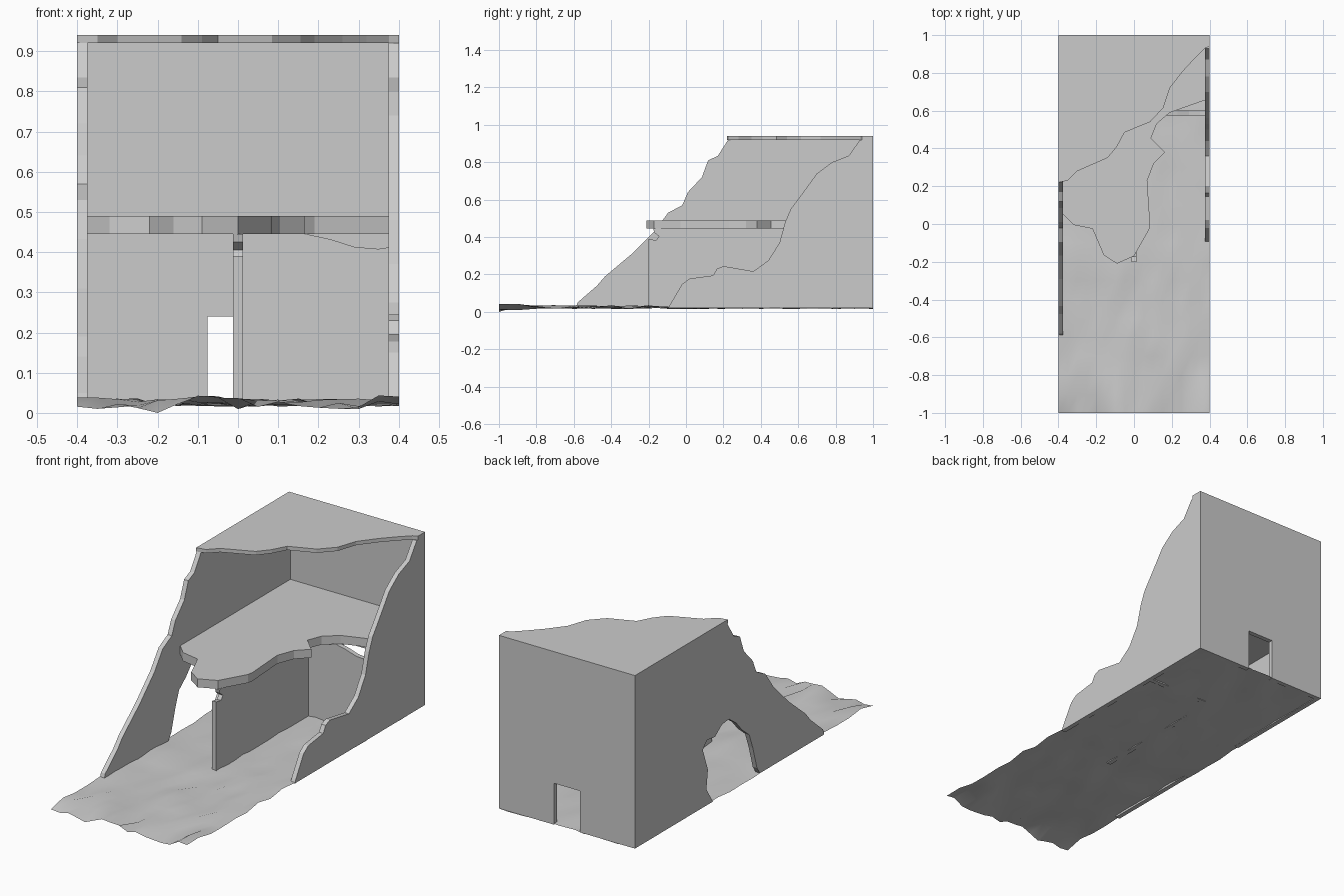
import bpy, bmesh, random

if "Cube" in bpy.data.objects:
    bpy.data.objects.remove(bpy.data.objects["Cube"])

random.seed(4)


def finish(name, bm):
    bmesh.ops.recalc_face_normals(bm, faces=bm.faces)
    mesh = bpy.data.meshes.new(name)
    bm.to_mesh(mesh)
    bm.free()
    obj = bpy.data.objects.new(name, mesh)
    bpy.context.collection.objects.link(obj)
    return obj


def prism(name, outline, axis, lo, hi):
    """Extrude a 2D outline along an axis between lo and hi."""
    place = {"x": lambda a, b, d: (d, a, b),
             "y": lambda a, b, d: (a, d, b),
             "z": lambda a, b, d: (a, b, d)}[axis]
    bm = bmesh.new()
    base = bm.faces.new([bm.verts.new(place(a, b, lo)) for a, b in outline])
    ext = bmesh.ops.extrude_face_region(bm, geom=[base], use_keep_orig=True)
    shift = place(0, 0, hi - lo)
    moved = [v for v in ext["geom"] if isinstance(v, bmesh.types.BMVert)]
    bmesh.ops.translate(bm, verts=moved, vec=shift)
    return finish(name, bm)


W, T = 0.4, 0.025           # half width, wall thickness
BASE, EAVE, TOP = 0.02, 0.92, 0.94

# Left wall: broken front slope plus a ragged breach open at the ground
left = [(-.59, BASE), (-.58, .05), (-.476, .14), (-.433, .19), (-.29, .31),
        (-.166, .433), (-.096, .53), (-.02, .57), (.01, .64), (.085, .72),
        (.118, .81), (.17, .834), (.225, EAVE), (1, EAVE), (1, BASE)]
breach = [(.345, BASE), (.40, .105), (.387, .205), (.43, .326), (.395, .366),
          (.328, .357), (.27, .40), (.21, .407), (.15, .363), (.10, .307),
          (.04, .258), (.01, .177), (-.025, .057), (-.05, BASE)]
prism("left_wall", left + breach, "x", -W, -W + T)

# Right wall: lower broken slope
right = [(-.095, BASE), (-.085, .04), (-.02, .15), (.02, .178), (.145, .195),
         (.165, .23), (.20, .245), (.36, .217), (.44, .275), (.50, .37),
         (.53, .48), (.56, .55), (.62, .63), (.70, .74), (.78, .80),
         (.87, .835), (.93, EAVE), (1, EAVE), (1, BASE)]
prism("right_wall", right, "x", W - T, W)

# Back wall with doorway
back = [(-W + T, BASE), (-W + T, EAVE), (W - T, EAVE), (W - T, BASE),
        (.076, BASE), (.076, .24), (-.076, .24), (-.076, BASE)]
prism("back_wall", back, "y", 1 - T, 1)

# Roof slab with broken front edge
roof = [(-.4, .22), (-.35, .23), (-.30, .28), (-.14, .35), (-.09, .41),
        (-.05, .485), (.085, .54), (.155, .615), (.19, .72), (.26, .81),
        (.32, .875), (.376, .93), (.4, .94), (.4, 1), (-.4, 1)]
prism("roof", roof, "z", EAVE, TOP)

# Upper floor slab with broken front edge
floor = [(-.375, .05), (-.32, -.005), (-.22, -.025), (-.16, -.165),
         (-.09, -.21), (0, -.17), (.08, -.03), (.085, 0), (.07, .23),
         (.105, .32), (.165, .38), (.09, .455), (.12, .53), (.19, .59),
         (.375, .655), (.375, .975), (-.375, .975)]
prism("upper_floor", floor, "z", .445, .49)

# Partition walls below the upper floor
partition = [(-.2, BASE), (-.2, .39), (-.16, .383), (-.145, .405),
             (-.17, .425), (-.175, .445), (.6, .445), (.6, BASE)]
prism("centre_partition", partition, "x", -.012, .012)
cross = [(.012, BASE), (.012, .445), (.17, .445), (.23, .432), (.29, .413),
         (.35, .408), (.375, .412), (.375, BASE)]
prism("cross_partition", cross, "y", .575, .6)

# Uneven ground sheet, rougher toward the front
NX, NY = 16, 20
bm = bmesh.new()
bmesh.ops.create_grid(bm, x_segments=NX, y_segments=NY, size=1)
for v in bm.verts:
    v.co.x *= W
    rough = .020 if v.co.y < -.85 else (.010 if v.co.y < -.1 else .006)
    mean = .026 if v.co.y < -.1 else .022
    v.co.z = mean + random.uniform(-rough, rough)
low = min(v.co.z for v in bm.verts)
for v in bm.verts:
    if v.co.z == low:
        v.co.z = 0
ground = finish("ground", bm)
if ground.data.polygons[0].normal.z < 0:
    ground.data.flip_normals()
for p in ground.data.polygons:
    p.use_smooth = True
